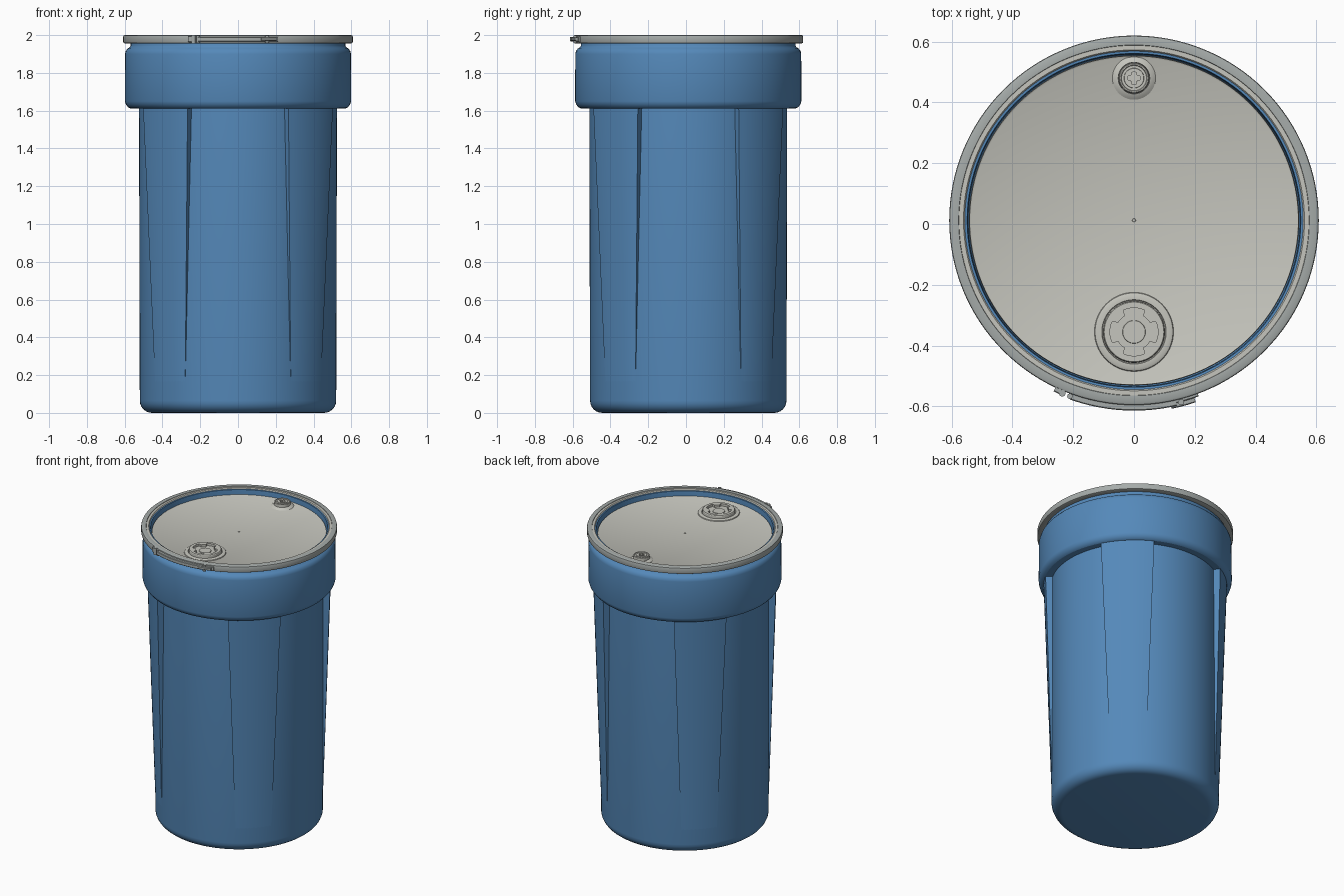
import bpy, bmesh
from math import sin, cos, pi, radians, degrees

if "Cube" in bpy.data.objects:
    bpy.data.objects.remove(bpy.data.objects["Cube"])

CY = 0.012          # drum axis is slightly behind the origin to leave room for the latch
FLOOR = 1.955       # lid panel height


def material(name, rgb):
    m = bpy.data.materials.new(name)
    m.diffuse_color = (*rgb, 1)
    m.use_nodes = True
    m.node_tree.nodes["Principled BSDF"].inputs["Base Color"].default_value = m.diffuse_color
    return m


BLUE = material("blue_plastic", (0.09, 0.25, 0.49))
LID = material("lid_grey", (0.56, 0.56, 0.51))
STEEL = material("steel_grey", (0.38, 0.41, 0.40))


def finish(bm, name, mat, angle=30):
    bmesh.ops.recalc_face_normals(bm, faces=bm.faces)
    me = bpy.data.meshes.new(name)
    bm.to_mesh(me)
    bm.free()
    me.materials.append(mat)
    ob = bpy.data.objects.new(name, me)
    bpy.context.collection.objects.link(ob)
    bpy.ops.object.select_all(action='DESELECT')
    ob.select_set(True)
    bpy.context.view_layer.objects.active = ob
    bpy.ops.object.shade_smooth_by_angle(angle=radians(angle))
    return ob


def lathe(name, profile, mat, y=CY, segs=128, closed=False):
    """Spin (r, z) points; r may also be a function of the angle."""
    bm = bmesh.new()
    rings = []
    for r, z in profile:
        if r == 0:
            rings.append([bm.verts.new((0, y, z))] * segs)
            continue
        ring = []
        for i in range(segs):
            a = 2 * pi * i / segs
            rr = r(a) if callable(r) else r
            ring.append(bm.verts.new((rr * cos(a), y + rr * sin(a), z)))
        rings.append(ring)
    pairs = list(zip(rings, rings[1:]))
    if closed:
        pairs.append((rings[-1], rings[0]))
    for p, q in pairs:
        for i in range(segs):
            j = (i + 1) % segs
            bm.faces.new(dict.fromkeys((p[i], p[j], q[j], q[i])))
    return finish(bm, name, mat)


def sector(name, mat, mid, rows, n=12):
    """Solid curved slab; rows are (z, inner r, outer r, half angle in degrees)."""
    bm = bmesh.new()
    loops = []
    for z, r0, r1, half in rows:
        angs = [radians(mid - half + 2 * half * i / n) for i in range(n + 1)]
        pts = [(r1, a) for a in angs] + [(r0, a) for a in reversed(angs)]
        loops.append([bm.verts.new((r * cos(a), CY + r * sin(a), z)) for r, a in pts])
    m = 2 * n + 2
    for p, q in zip(loops, loops[1:]):
        for i in range(m):
            j = (i + 1) % m
            bm.faces.new((p[i], p[j], q[j], q[i]))
    for loop in (loops[0], loops[-1]):
        for i in range(n):
            bm.faces.new((loop[i], loop[i + 1], loop[m - 2 - i], loop[m - 1 - i]))
    return finish(bm, name, mat)


# Drum shell: rounded base, straight wall, wide collar, neck and mouth, hollow inside
base = [(0.455 + 0.065 * sin(t * pi / 12), 0.065 - 0.065 * cos(t * pi / 12)) for t in range(7)]
lathe("drum_body", [(0, 0)] + base + [
    (0.524, 1.615), (0.57, 1.612), (0.582, 1.618), (0.594, 1.634), (0.599, 1.65),
    (0.598, 1.90), (0.595, 1.915), (0.585, 1.928), (0.573, 1.936), (0.568, 1.945),
    (0.568, 1.988), (0.562, 1.99), (0.549, 1.988), (0.546, 1.95), (0.545, 1.90),
    (0.50, 1.60), (0.495, 0.08), (0.45, 0.03), (0, 0.03)], BLUE)

# Four tapered stacking ribs on the diagonals
for k in range(4):
    sector(f"stacking_rib_{k + 1}", BLUE, 45 + 90 * k, [
        (0.12, 0.505, 0.5185, 12.2), (0.30, 0.505, 0.525, 13), (1.62, 0.51, 0.569, 17)])

# Recessed lid panel with a raised centre dot
lathe("lid_panel", [
    (0, FLOOR + 0.004), (0.005, FLOOR + 0.003), (0.006, FLOOR), (0.535, FLOOR),
    (0.541, FLOOR + 0.003), (0.543, FLOOR - 0.012), (0, FLOOR - 0.012)], LID)

# Lid rim and clamp ring
lathe("lid_rim", [
    (0.556, 1.978), (0.557, 1.991), (0.561, 1.996), (0.578, 1.996), (0.582, 1.975)],
    LID, closed=True)
lathe("clamp_ring", [
    (0.575, 1.994), (0.577, 1.999), (0.600, 2.0), (0.606, 1.997), (0.608, 1.990),
    (0.608, 1.966), (0.606, 1.959), (0.600, 1.956), (0.572, 1.957), (0.572, 1.962),
    (0.590, 1.968), (0.590, 1.985)], STEEL, closed=True)


# Large bung with a four-notched wrench pocket
def notched(a):
    d = abs((degrees(a) + 45) % 90 - 45)
    return 0.079 if d < 29 else 0.060


def offset(points):
    return [(r, FLOOR + z) for r, z in points]


BY = -0.355
lathe("large_bung_collar", offset([
    (0.131, -0.002), (0.128, 0.005), (0.122, 0.008), (0.106, 0.008), (0.104, 0.002)]),
    LID, y=BY, segs=96)
lathe("large_bung", offset([
    (0.102, -0.002), (0.101, 0.022), (0.098, 0.026), (notched, 0.026), (notched, 0.010),
    (0.038, 0.010), (0.037, 0.014), (0, 0.014)]), LID, y=BY, segs=96)


# Small bung with a cross socket
def cross(a):
    d = abs((degrees(a) + 45) % 90 - 45)
    return 0.020 if d < 24 else 0.014


SY = 0.48
lathe("small_bung_collar", offset([
    (0.074, -0.002), (0.068, 0.002), (0.056, 0.011), (0.052, 0.012), (0.051, 0.002)]),
    LID, y=SY, segs=96)
lathe("small_bung", offset([
    (0.051, -0.002), (0.050, 0.030), (0.047, 0.033), (0.043, 0.033), (0.041, 0.029),
    (0.033, 0.029), (0.032, 0.033), (cross, 0.033), (cross, 0.018), (0, 0.018)]),
    LID, y=SY, segs=96)


# Latch on the front of the clamp ring (angles measured around the drum axis)
def band(name, x0, x1, r0, r1, z0, z1):
    a0, a1 = (270 + degrees(x / 0.61) for x in (x0, x1))
    c = 0.003
    h = (a1 - a0) / 2
    return sector(name, STEEL, (a0 + a1) / 2, [
        (z0, r0, r1 - c, h), (z0 + c, r0, r1, h), (z1 - c, r0, r1, h), (z1, r0, r1 - c, h)], 16)


band("latch_lever", -0.21, 0.14, 0.598, 0.626, 1.966, 1.991)
band("latch_lever_grip", 0.12, 0.20, 0.600, 0.632, 1.970, 1.988)
band("latch_hinge_block", -0.268, -0.232, 0.595, 0.622, 1.962, 1.996)
band("latch_end_plate", 0.14, 0.215, 0.598, 0.617, 1.963, 1.992)


def pin(name, x, r, z0, z1, rad):
    a = radians(270) + x / 0.61
    bm = bmesh.new()
    bmesh.ops.create_cone(bm, cap_ends=True, segments=20, radius1=rad, radius2=rad, depth=z1 - z0)
    bmesh.ops.translate(bm, verts=bm.verts, vec=(r * cos(a), CY + r * sin(a), (z0 + z1) / 2))
    return finish(bm, name, STEEL)


pin("hinge_pin_left", -0.24, 0.616, 1.955, 2.0, 0.011)
pin("hinge_pin_middle", -0.213, 0.616, 1.959, 1.997, 0.009)
pin("hinge_pin_right", 0.155, 0.618, 1.957, 1.998, 0.010)
